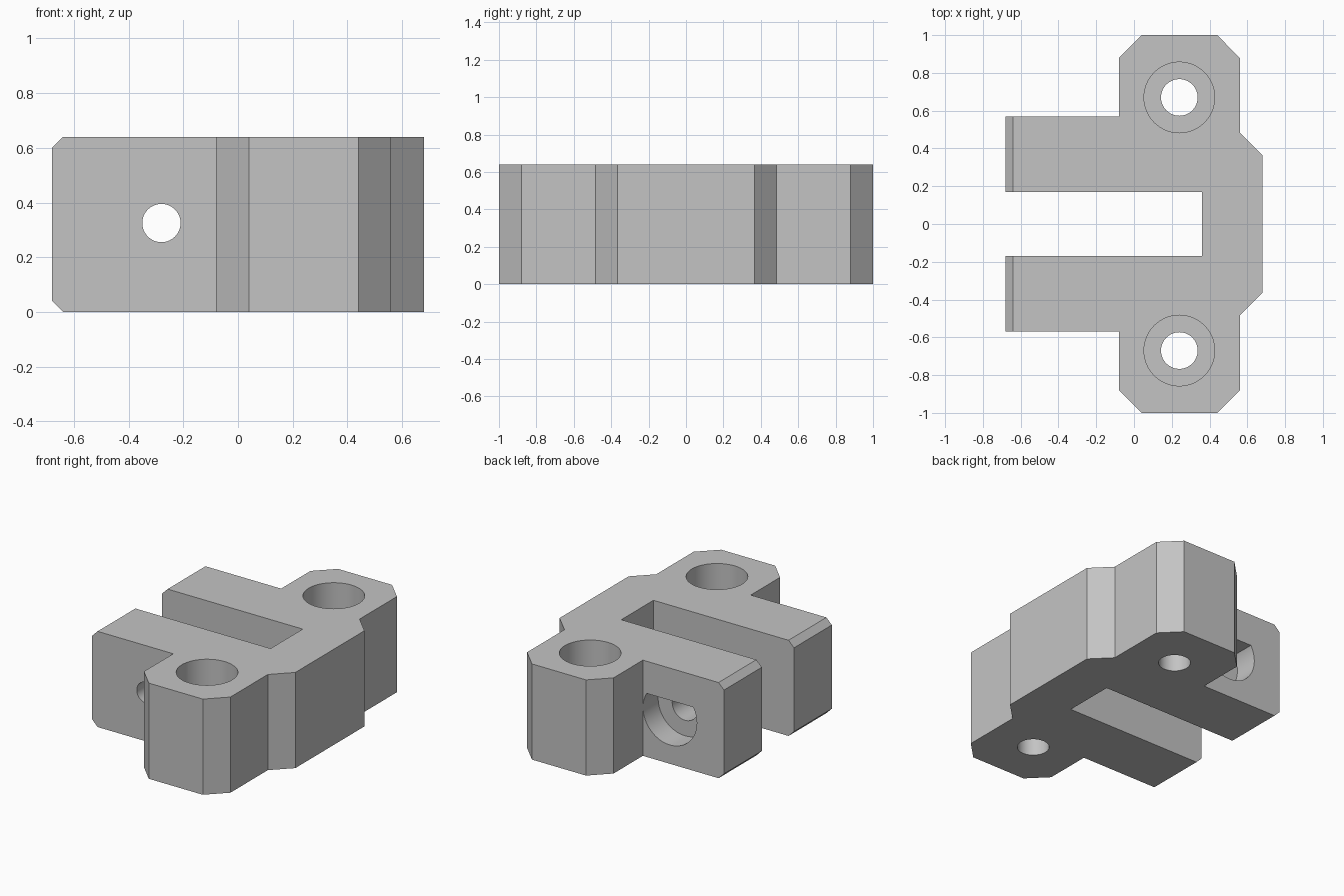
import bpy
import bmesh
from math import pi
from mathutils import Matrix, Vector

if "Cube" in bpy.data.objects:
    bpy.data.objects.remove(bpy.data.objects["Cube"])

HEIGHT = 0.64
CHAMFER = 0.04

grey = bpy.data.materials.new("plain grey")
grey.use_nodes = True
grey.diffuse_color = (0.55, 0.55, 0.55, 1)
grey.node_tree.nodes["Principled BSDF"].inputs["Base Color"].default_value = (0.55, 0.55, 0.55, 1)


def finish(name, bm):
    bmesh.ops.recalc_face_normals(bm, faces=bm.faces)
    mesh = bpy.data.meshes.new(name)
    bm.to_mesh(mesh)
    bm.free()
    mesh.materials.append(grey)
    obj = bpy.data.objects.new(name, mesh)
    bpy.context.scene.collection.objects.link(obj)
    return obj


def drill(name, start, direction, radius, length, flat=None):
    """Cylinder cutter from start along direction, optionally cut flat on top."""
    bm = bmesh.new()
    turn = Vector(direction).to_track_quat('Z', 'Y').to_matrix().to_4x4()
    place = Matrix.Translation(start) @ turn @ Matrix.Translation((0, 0, length / 2))
    bmesh.ops.create_cone(bm, cap_ends=True, segments=64, radius1=radius,
                          radius2=radius, depth=length, matrix=place)
    if flat is not None:
        cut = bmesh.ops.bisect_plane(bm, geom=bm.verts[:] + bm.edges[:] + bm.faces[:],
                                     plane_co=(0, 0, flat), plane_no=(0, 0, 1),
                                     clear_outer=True)
        edges = [e for e in cut["geom_cut"] if isinstance(e, bmesh.types.BMEdge)]
        bmesh.ops.edgeloop_fill(bm, edges=edges)
    obj = finish(name, bm)
    obj.hide_render = True
    return obj


# Bracket body: mirrored outline with a slot, extruded upward
half = [(0.36, 0.17), (-0.68, 0.17), (-0.68, 0.57), (-0.08, 0.57), (-0.08, 0.88),
        (0.04, 1), (0.44, 1), (0.56, 0.88), (0.56, 0.485), (0.68, 0.365)]
outline = half + [(x, -y) for x, y in reversed(half)]
bm = bmesh.new()
base = bm.faces.new([bm.verts.new((x, y, 0)) for x, y in outline])
top = bmesh.ops.extrude_face_region(bm, geom=[base])["geom"]
bmesh.ops.translate(bm, vec=(0, 0, HEIGHT),
                    verts=[v for v in top if isinstance(v, bmesh.types.BMVert)])

# Chamfers along the top and bottom of the arm ends
ends = [e for e in bm.edges
        if all(v.co.x < -0.67 for v in e.verts)
        and abs(e.verts[0].co.z - e.verts[1].co.z) < 0.01]
bmesh.ops.bevel(bm, geom=ends, offset=CHAMFER, segments=1, affect='EDGES')
body = finish("clamp_bracket", bm)

# Counterbored mounting holes in both lobes
cutters = []
for side, y in (("front", -0.67), ("back", 0.67)):
    cutters.append(drill(side + "_mount_hole", (0.24, y, -0.1), (0, 0, 1), 0.097, 1))
    cutters.append(drill(side + "_mount_counterbore", (0.24, y, 0.24), (0, 0, 1), 0.187, 1))

# Clamp screw holes: narrow in front, wide in back, flat-topped head recess
cutters.append(drill("front_screw_hole", (-0.28, -0.8, 0.325), (0, 1, 0), 0.07, 0.8))
cutters.append(drill("back_screw_hole", (-0.28, 0, 0.325), (0, 1, 0), 0.095, 0.8))
cutters.append(drill("screw_head_recess", (-0.28, 0.41, 0.325), (0, 1, 0), 0.199, 0.4, 0.425))

for cutter in cutters:
    cut = body.modifiers.new(cutter.name, 'BOOLEAN')
    cut.operation = 'DIFFERENCE'
    cut.solver = 'EXACT'
    cut.object = cutter

# Apply the cuts, remove the cutters and smooth the bores
bpy.context.view_layer.objects.active = body
body.select_set(True)
for name in [m.name for m in body.modifiers]:
    bpy.ops.object.modifier_apply(modifier=name)
for cutter in cutters:
    bpy.data.objects.remove(cutter)
bpy.ops.object.shade_smooth_by_angle(angle=pi / 6)
